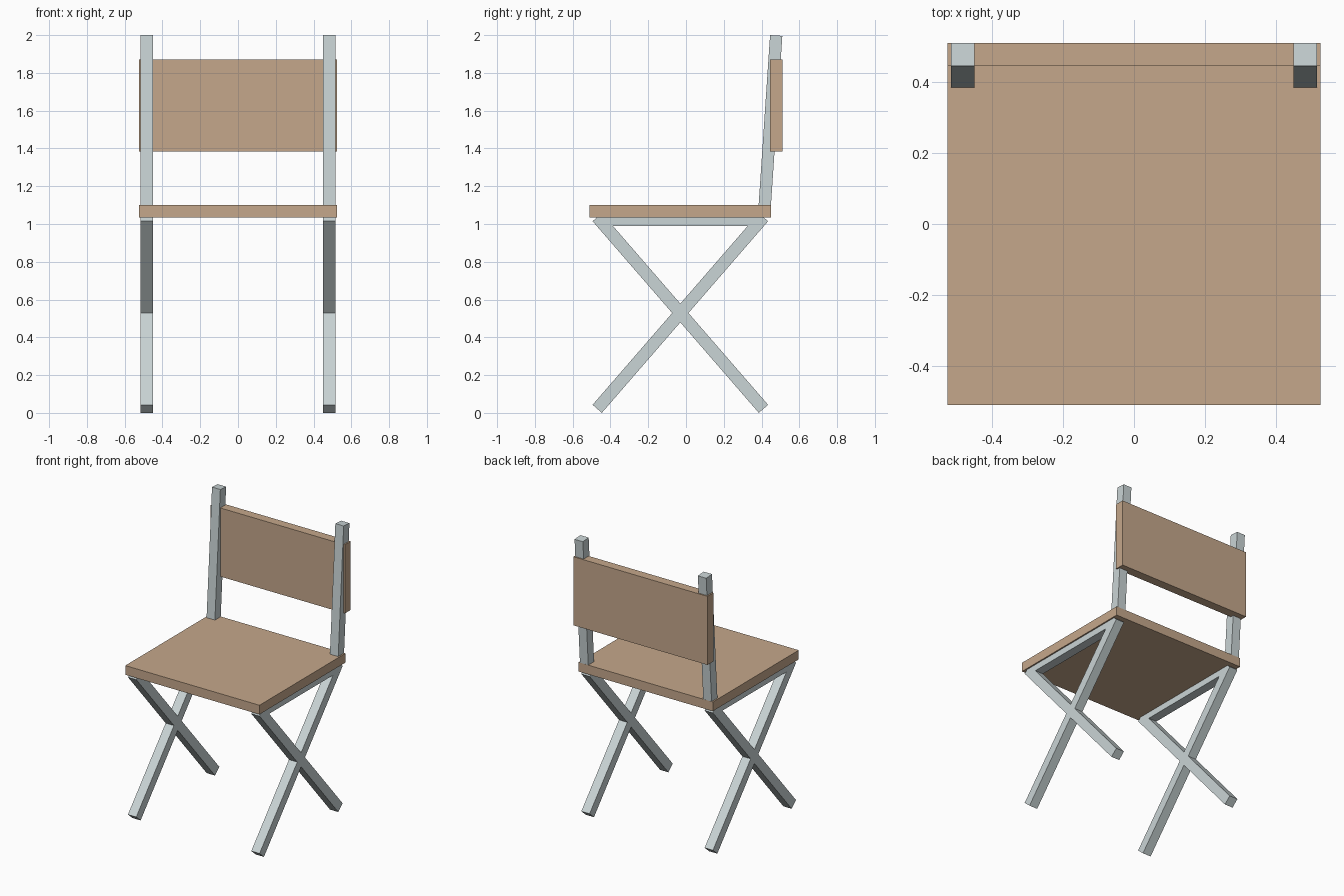
import bpy
from mathutils import Vector, Matrix

if "Cube" in bpy.data.objects:
    bpy.data.objects.remove(bpy.data.objects["Cube"])


def material(name, rgb):
    m = bpy.data.materials.new(name)
    m.diffuse_color = (*rgb, 1)
    m.use_nodes = True
    m.node_tree.nodes["Principled BSDF"].inputs["Base Color"].default_value = m.diffuse_color
    return m


wood = material("tan_wood", (0.56, 0.39, 0.26))
metal = material("pale_metal", (0.59, 0.66, 0.67))
T = 0.065   # thickness of every bar and board
X = 0.4825  # side frame offset


def box(name, size, matrix, mat):
    bpy.ops.mesh.primitive_cube_add(size=1)
    ob = bpy.context.object
    ob.name = name
    ob.data.transform(matrix @ Matrix.Diagonal((*size, 1)))
    ob.data.materials.append(mat)
    return ob


def bar(name, x, start, end):
    """Square bar between two (y, z) points in a side frame."""
    a, b = Vector((x, *start)), Vector((x, *end))
    d = (b - a).normalized()
    side = Vector((1, 0, 0))
    rot = Matrix((side, d.cross(side), d)).transposed().to_4x4()
    box(name, (T, T, (b - a).length), Matrix.Translation((a + b) / 2) @ rot, metal)


# Seat and backrest boards
box("seat", (1.05, 0.96, T), Matrix.Translation((0, -0.03, 1.0675)), wood)
box("backrest", (1.05, T, 0.485), Matrix.Translation((0, 0.4775, 1.6275)), wood)

# Side frames: crossed legs, rail under the seat, leaning back post
for side, x in (("left", -X), ("right", X)):
    bar(side + "_leg_rising_back", x, (-0.47, 0.0215), (0.41, 1.036))
    bar(side + "_leg_rising_front", x, (0.41, 0.0215), (-0.47, 1.036))
    bar(side + "_seat_rail", x, (-0.455, 1.0225), (0.395, 1.0225))
    bar(side + "_back_post", x, (0.415, 1.07), (0.4775, 1.998))
